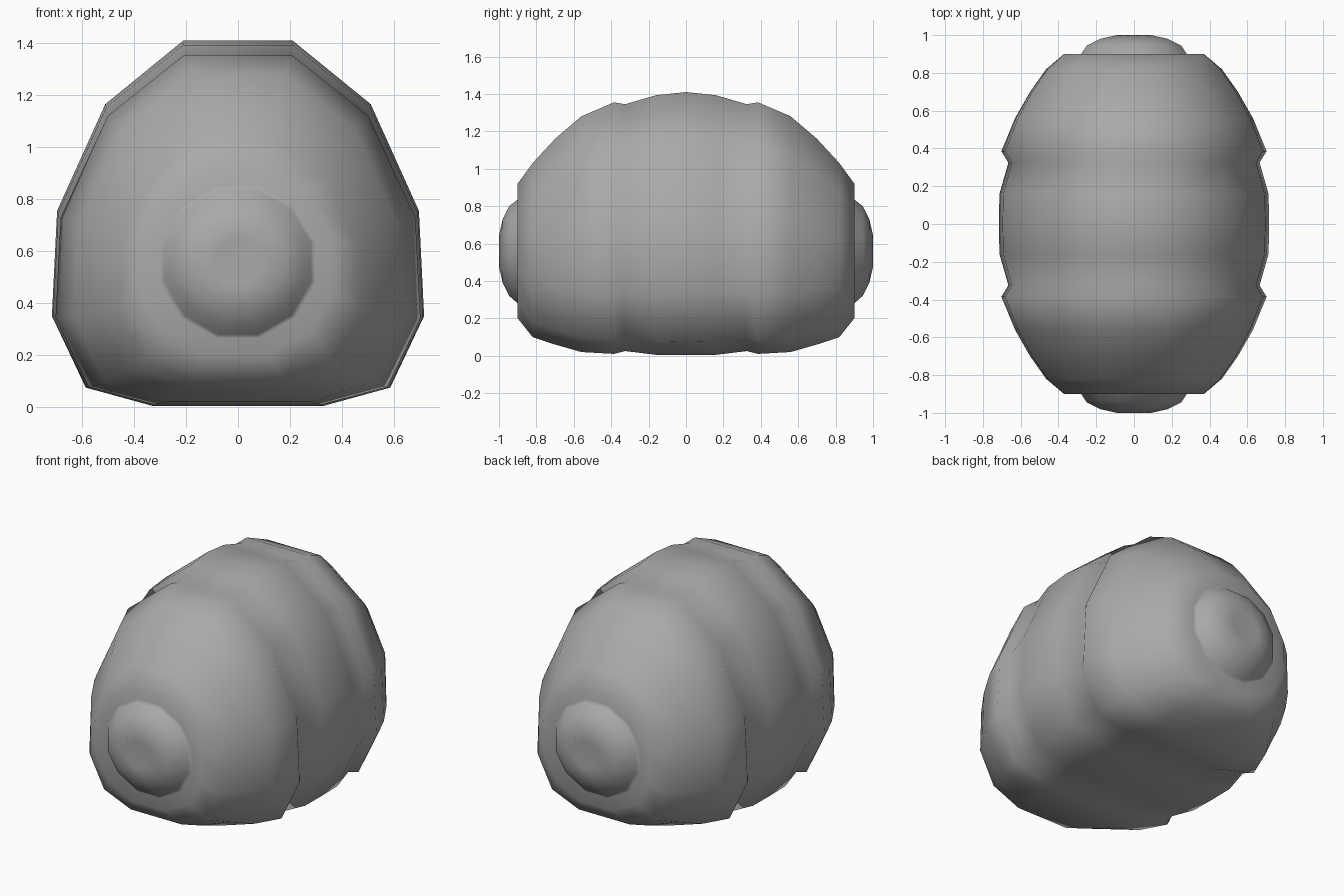
import bpy, bmesh

if "Cube" in bpy.data.objects:
    bpy.data.objects.remove(bpy.data.objects["Cube"])

# Half outline, top to bottom: body loaf shape and round end shape (x, height)
BODY = [(.294, 1), (.713, .826), (.972, .534), (1, .246), (.818, .05), (.46, 0)]
ROUND = [(.268, 1), (.732, .866), (1, .634), (1, .366), (.732, .134), (.268, 0)]

# Cross-sections from the middle to the end: y, half width, bottom, top, roundness
HALF = [
    (.16, .712, .005, 1.393, 0),
    (.325, .665, .025, 1.345, 0),    # groove
    (.385, .702, .01, 1.355, 0),     # raised lip
    (.56, .63, .02, 1.28, .1),
    (.70, .55, .06, 1.16, .25),
    (.82, .465, .10, 1.03, .4),
    (.90, .37, .20, .92, .8),        # end rim
    (.885, .30, .265, .85, 1),       # crease around knob
    (.90, .28, .28, .835, 1),        # knob
    (.945, .25, .32, .80, 1),
    (.98, .18, .39, .73, 1),
    (1.0, .09, .475, .645, 1),
]
TIP_Y, TIP_Z = .965, .56             # dimple in the knob

material = bpy.data.materials.new("warm_grey")
material.diffuse_color = (.4, .4, .4, 1)
material.use_nodes = True
material.node_tree.nodes["Principled BSDF"].inputs["Base Color"].default_value = material.diffuse_color


def ring(bm, y, width, low, high, roundness):
    half = []
    for (bx, bz), (rx, rz) in zip(BODY, ROUND):
        x = bx + (rx - bx) * roundness
        z = bz + (rz - bz) * roundness
        half.append((x * width, y, low + z * (high - low)))
    outline = half + [(-x, y, z) for x, y, z in reversed(half)]
    return [bm.verts.new(p) for p in outline]


# Loaf: loft all sections from front knob to back knob
bm = bmesh.new()
sections = [(-s[0], *s[1:]) for s in reversed(HALF)]
sections += [(0, .716, .005, 1.41, 0)] + HALF
rings = [ring(bm, *s) for s in sections]
n = len(rings[0])
for a, b in zip(rings, rings[1:]):
    for i in range(n):
        j = (i + 1) % n
        bm.faces.new((a[i], a[j], b[j], b[i]))
for loop, y in ((rings[0], -TIP_Y), (rings[-1], TIP_Y)):
    tip = bm.verts.new((0, y, TIP_Z))
    for i in range(n):
        bm.faces.new((loop[i], loop[(i + 1) % n], tip))
bmesh.ops.recalc_face_normals(bm, faces=bm.faces)
for f in bm.faces:
    f.smooth = True
mesh = bpy.data.meshes.new("loaf")
bm.to_mesh(mesh)
bm.free()
mesh.materials.append(material)
bpy.context.collection.objects.link(bpy.data.objects.new("loaf", mesh))
